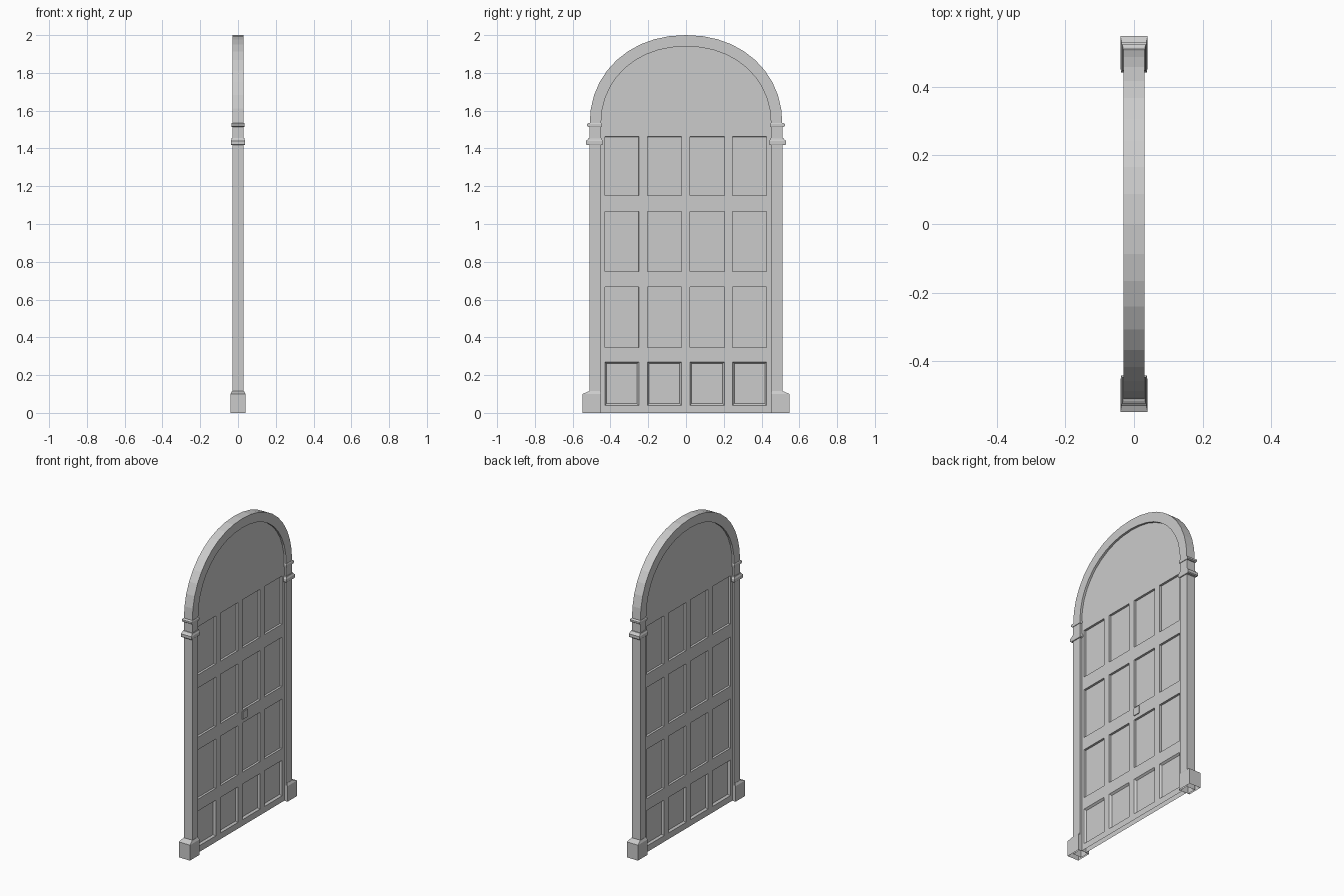
import bpy, bmesh, math

if "Cube" in bpy.data.objects:
    bpy.data.objects.remove(bpy.data.objects["Cube"])

SPRING = 1.53          # height where the arch starts
FRAME_X = 0.03         # half thickness of the frame
DOOR_X = 0.016         # half thickness of the door slab


def finish(bm, name):
    mesh = bpy.data.meshes.new(name)
    bm.to_mesh(mesh)
    bm.free()
    obj = bpy.data.objects.new(name, mesh)
    bpy.context.collection.objects.link(obj)
    return obj


def arch(a, b, n=20, power=2.1):
    """Slightly squared half ellipse from +y to -y, as (y, z) points."""
    pts = []
    for i in range(n + 1):
        t = math.pi * i / n
        c, s = math.cos(t), max(math.sin(t), 0.0)
        if abs(c) < 1e-6:
            c = 0.0
        if s < 1e-6:
            s = 0.0
        pts.append((math.copysign(abs(c) ** (2 / power), c) * a,
                    SPRING + s ** (2 / power) * b))
    return pts


def stacked_block(name, sections, cap_bottom=True):
    """Loft of rectangles (z, half x, y inner, y outer)."""
    for side, sign in (("right", 1), ("left", -1)):
        bm = bmesh.new()
        rings = []
        for z, hx, yi, yo in sections:
            rings.append([bm.verts.new((x, sign * y, z)) for x, y in
                          ((-hx, yi), (hx, yi), (hx, yo), (-hx, yo))])
        for r0, r1 in zip(rings, rings[1:]):
            for i in range(4):
                j = (i + 1) % 4
                bm.faces.new((r0[i], r0[j], r1[j], r1[i]))
        bm.faces.new(rings[-1])
        if cap_bottom:
            bm.faces.new(rings[0][::-1])
        bmesh.ops.recalc_face_normals(bm, faces=bm.faces)
        finish(bm, name + "_" + side)


# arched frame: rectangular section swept up one jamb, over and down the other
outer = [(0.51, 0)] + arch(0.51, 0.47) + [(-0.51, 0)]
inner = [(0.45, 0)] + arch(0.45, 0.41) + [(-0.45, 0)]
bm = bmesh.new()
rings = []
for (yo, zo), (yi, zi) in zip(outer, inner):
    rings.append([bm.verts.new(p) for p in (
        (FRAME_X, yo, zo), (FRAME_X, yi, zi), (-FRAME_X, yi, zi), (-FRAME_X, yo, zo))])
for r0, r1 in zip(rings, rings[1:]):
    for i in range(4):
        j = (i + 1) % 4
        bm.faces.new((r0[i], r0[j], r1[j], r1[i]))
bmesh.ops.recalc_face_normals(bm, faces=bm.faces)
finish(bm, "arched_frame")

# door faces: a grid with recessed window panes and bevelled lower panels
ys = [-0.45, -0.43, -0.25, -0.204, -0.024, 0.021, 0.203, 0.247, 0.427, 0.45]
zs = [0, 0.04, 0.27, 0.347, 0.666, 0.748, 1.066, 1.151, 1.462, SPRING]
for side, sign in (("front", 1), ("back", -1)):
    bm = bmesh.new()
    grid = [[bm.verts.new((sign * DOOR_X, y, z)) for y in ys] for z in zs]

    def face(vs):
        return bm.faces.new(vs if sign > 0 else vs[::-1])

    panes, panels = [], []
    for r in range(len(zs) - 1):
        for c in range(len(ys) - 1):
            f = face([grid[r][c], grid[r][c + 1], grid[r + 1][c + 1], grid[r + 1][c]])
            if r % 2 and c % 2:
                (panels if r == 1 else panes).append(f)
    top = [bm.verts.new((sign * DOOR_X, y, z)) for y, z in arch(0.45, 0.41)[1:-1]]
    face(grid[-1] + top)
    bm.normal_update()
    bmesh.ops.inset_individual(bm, faces=panes, thickness=0.0005, depth=-0.014)
    bmesh.ops.inset_individual(bm, faces=panels, thickness=0.013, depth=-0.012)
    finish(bm, "door_" + side)

# plinth blocks at the feet, open underneath
stacked_block("plinth", [(0, 0.04, 0.45, 0.548), (0.1, 0.04, 0.45, 0.548),
                         (0.115, 0.032, 0.455, 0.513)], cap_bottom=False)

# two capital mouldings on each jamb
stacked_block("lower_moulding", [(1.417, 0.035, 0.445, 0.525), (1.422, 0.038, 0.441, 0.53),
                                 (1.44, 0.038, 0.441, 0.53), (1.448, 0.034, 0.446, 0.52),
                                 (1.456, 0.033, 0.447, 0.515)])
stacked_block("upper_moulding", [(1.514, 0.033, 0.447, 0.516), (1.519, 0.035, 0.445, 0.523),
                                 (1.53, 0.035, 0.445, 0.523), (1.536, 0.032, 0.448, 0.514)])

# small lock plate on the middle rail
bpy.ops.mesh.primitive_cube_add(size=1, location=(DOOR_X + 0.001, 0.045, 0.715))
lock = bpy.context.object
lock.name = "lock_plate"
lock.scale = (0.008, 0.05, 0.05)
